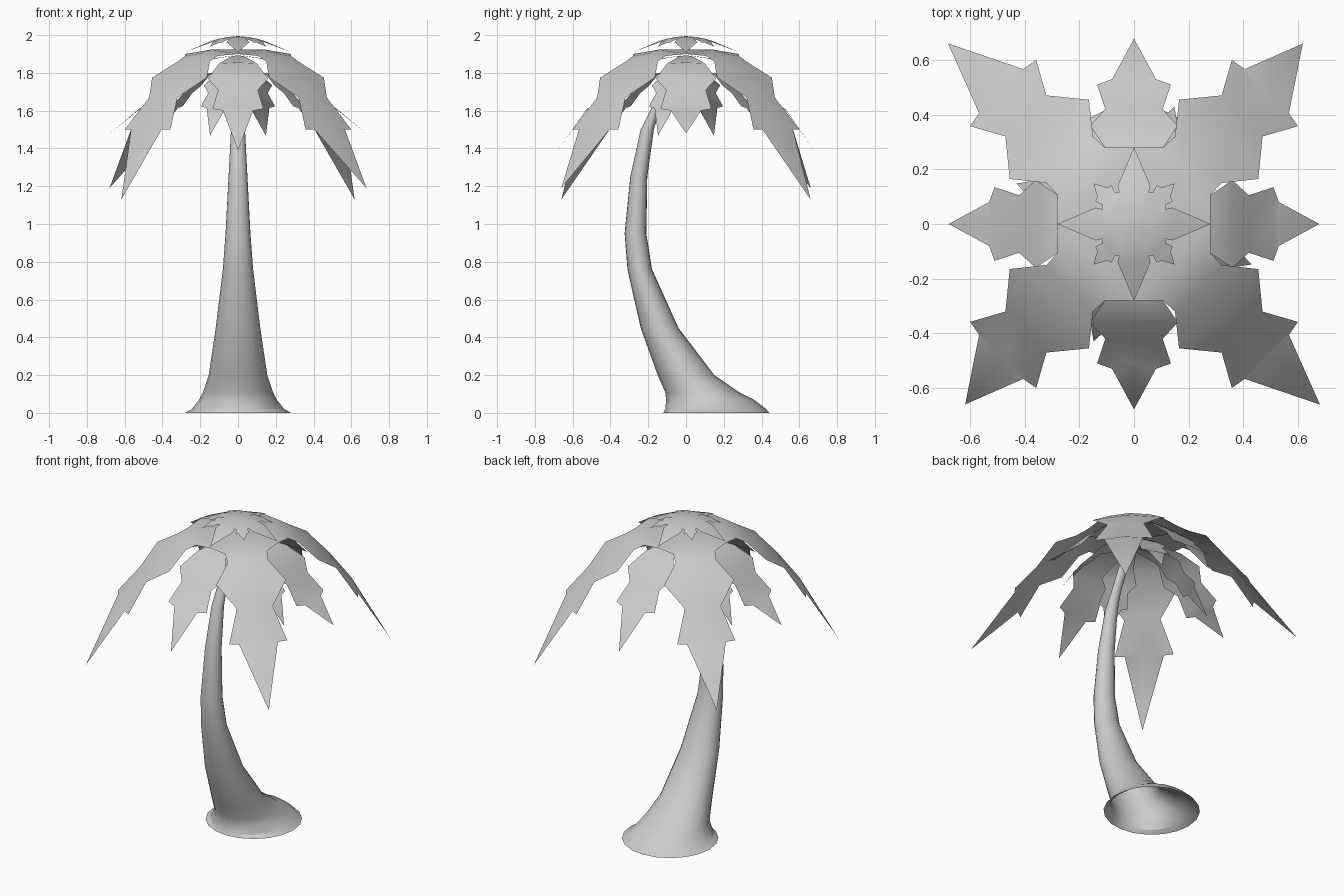
import bpy, bmesh
from math import sin, cos, pi, radians

if "Cube" in bpy.data.objects:
    bpy.data.objects.remove(bpy.data.objects["Cube"])


def finish(bm, name, angle=40):
    bmesh.ops.remove_doubles(bm, verts=bm.verts, dist=0.0005)
    me = bpy.data.meshes.new(name)
    bm.to_mesh(me)
    bm.free()
    ob = bpy.data.objects.new(name, me)
    bpy.context.collection.objects.link(ob)
    bpy.ops.object.select_all(action='DESELECT')
    ob.select_set(True)
    bpy.context.view_layer.objects.active = ob
    bpy.ops.object.shade_smooth_by_angle(angle=radians(angle))
    return ob


# Curved trunk, open underneath: z, rear-side y, front-side y, half width
RINGS = [(0, -.12, .44, .28), (.02, -.11, .425, .245), (.07, -.105, .36, .205),
         (.11, -.11, .28, .185), (.2, -.15, .15, .155), (.45, -.24, -.04, .118),
         (.76, -.31, -.18, .08), (.95, -.325, -.21, .066), (1.25, -.295, -.205, .05),
         (1.5, -.24, -.17, .037), (1.6, -.19, -.14, .03), (1.75, -.12, -.07, .027),
         (1.89, -.04, .01, .025)]
SIDES = 20
bm = bmesh.new()
loops = []
for z, y0, y1, rx in RINGS:
    cy, ry = (y0 + y1) / 2, (y1 - y0) / 2
    loops.append([bm.verts.new((rx * cos(2 * pi * i / SIDES), cy + ry * sin(2 * pi * i / SIDES), z))
                  for i in range(SIDES)])
for a, b in zip(loops, loops[1:]):
    for i in range(SIDES):
        j = (i + 1) % SIDES
        bm.faces.new((a[i], a[j], b[j], b[i]))
finish(bm, "trunk", 25)

# Leaf outlines: distance along the rib, half width, height
BIG = [(0, 0, 1.925), (.198, .198, 1.90), (.273, .123, 1.89), (.332, .12, 1.86),
       (.438, .205, 1.775), (.559, .106, 1.67), (.677, .171, 1.5), (.687, .114, 1.5),
       (.903, 0, 1.14)]
SMALL = [(.03, .03, 1.89), (.27, .1, 1.85), (.36, .16, 1.77), (.42, .105, 1.71),
         (.51, .135, 1.61), (.53, .08, 1.6), (.678, 0, 1.39)]
TUFT = [(0, 0, 1.99), (.05, .05, 1.985), (.1, .05, 1.975), (.14, .06, 1.962), (.28, 0, 1.91)]


def leaf(bm, outline, deg, s=1, apex=1.95, drop=1, tip=None, fold=.12):
    """Pointed leaf built from a middle rib and two toothed edges."""
    a = radians(deg)
    pts = outline[:-1] + [tip or outline[-1]]

    def vert(r, w, z):
        return bm.verts.new((s * (r * cos(a) - w * sin(a)), s * (r * sin(a) + w * cos(a)),
                             apex + (z - 1.95) * drop))
    rows = []
    for i, (r, w, z) in enumerate(pts):
        if i == len(pts) - 1 or w == 0:      # single point, may lean to one side
            rows.append((vert(r, w, z),) * 3)
        else:
            rows.append((vert(r, -w, z), vert(r, 0, z + fold * w), vert(r, w, z)))
    for p, q in zip(rows, rows[1:]):
        for i in (0, 1):
            bm.faces.new(list(dict.fromkeys((p[i], q[i], q[i + 1], p[i + 1]))))


# Large diagonal fronds, two of them reaching a little further
bm = bmesh.new()
for k in range(4):
    leaf(bm, BIG, 45 + 90 * k, tip=(.948, .014, 1.19) if k % 2 else (.903, .03, 1.13))
finish(bm, "large_fronds")

# Shorter fronds on the axes, hung just below
bm = bmesh.new()
for k in range(4):
    leaf(bm, SMALL, 90 * k, tip=None if k % 2 else (.678, 0, 1.48), fold=.05)
finish(bm, "short_fronds")

# Inner fronds below the crown, turned between the others
bm = bmesh.new()
for k in range(4):
    leaf(bm, SMALL, 71 + 90 * k, s=.67, apex=1.86, drop=.7, fold=.05)
finish(bm, "inner_fronds")

# Small tufts on top, repeating the crown at a smaller scale
for name, s, top, drop, turn in (("top_tuft", 1, 1.95, 1, 0), ("tip_tuft", .25, 1.99, .1, 45)):
    bm = bmesh.new()
    for k in range(4):
        leaf(bm, TUFT, turn + 90 * k, s, top, drop)
        leaf(bm, SMALL, 45 + turn + 90 * k, s * .31, top + .045 * drop, drop * .1)
    finish(bm, name)
